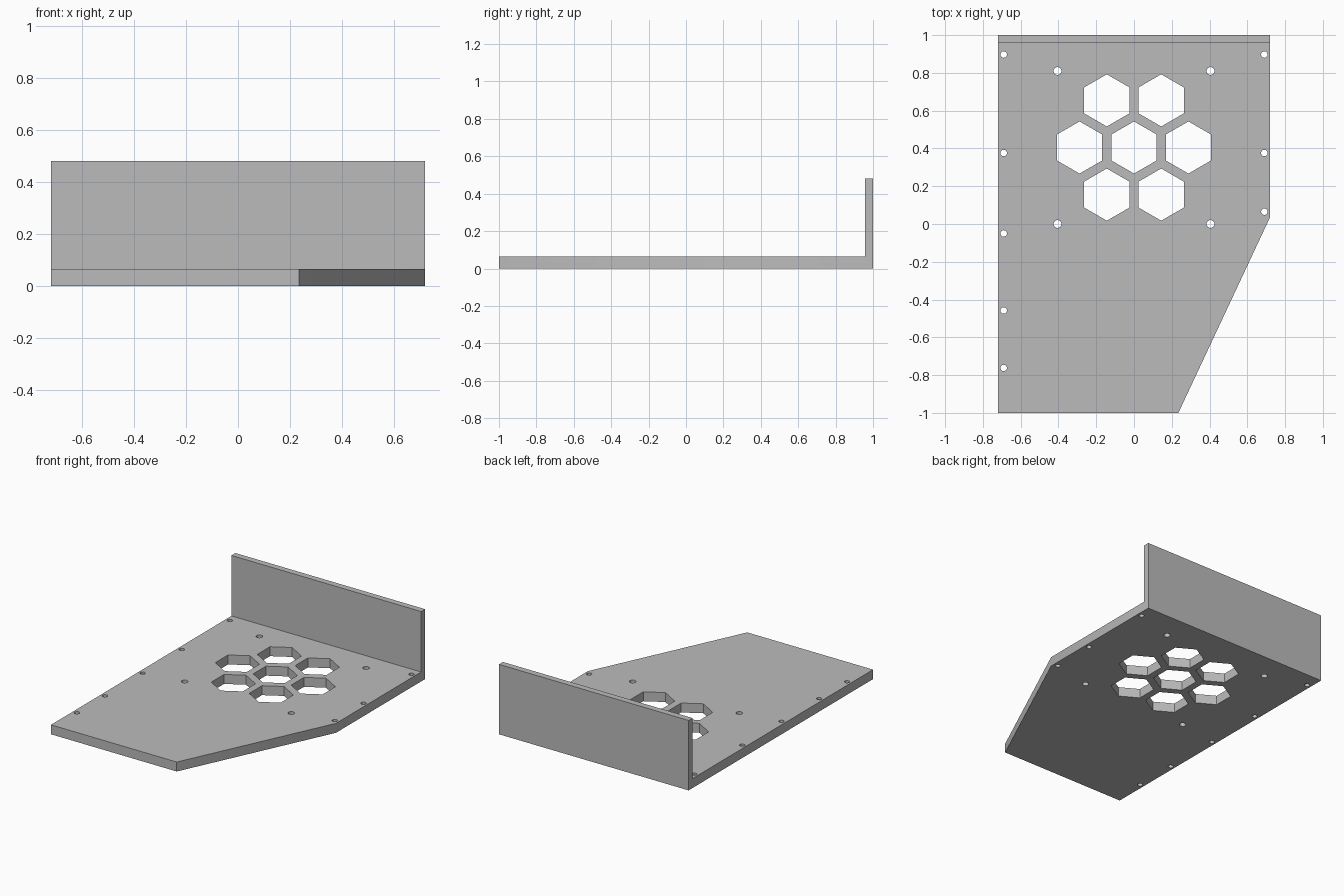
import bpy, bmesh, math

if "Cube" in bpy.data.objects:
    bpy.data.objects.remove(bpy.data.objects["Cube"], do_unlink=True)

HALF_W, PLATE_T, WALL_H, WALL_Y = 0.72, 0.065, 0.48, 0.957

grey = bpy.data.materials.new("plain grey")
grey.use_nodes = True
grey.diffuse_color = (0.5, 0.5, 0.5, 1)
grey.node_tree.nodes["Principled BSDF"].inputs["Base Color"].default_value = (0.5, 0.5, 0.5, 1)


def prism(name, points, offset):
    """Extrude a closed outline along an offset vector."""
    bm = bmesh.new()
    face = bm.faces.new([bm.verts.new(p) for p in points])
    top = bmesh.ops.extrude_face_region(bm, geom=[face])
    bmesh.ops.translate(bm, vec=offset,
                        verts=[g for g in top["geom"] if isinstance(g, bmesh.types.BMVert)])
    bmesh.ops.recalc_face_normals(bm, faces=bm.faces)
    mesh = bpy.data.meshes.new(name)
    bm.to_mesh(mesh)
    bm.free()
    mesh.materials.append(grey)
    obj = bpy.data.objects.new(name, mesh)
    bpy.context.collection.objects.link(obj)
    return obj


def hole(x, y, radius, sides):
    """Upright cutter with a corner pointing to +y."""
    ring = [(x + radius * math.sin(math.tau * i / sides),
             y + radius * math.cos(math.tau * i / sides), -0.1) for i in range(sides)]
    return prism("hole_cutter", ring, (0, 0, 0.3))


# Base plate and back wall as one L-shaped solid
profile = [(-1, 0), (1, 0), (1, WALL_H), (WALL_Y, WALL_H), (WALL_Y, PLATE_T), (-1, PLATE_T)]
bracket = prism("base_plate_with_back_wall",
                [(-HALF_W, y, z) for y, z in profile], (2 * HALF_W, 0, 0))

# Slanted front left corner, cut a little past the plate edges
slope = (HALF_W - 0.235) / 1.035
corner = [(HALF_W + 0.1 * slope, 0.135), (0.235 - 0.1 * slope, -1.1), (1, -1.1), (1, 0.135)]
cutters = [prism("corner_cutter", [(x, y, -0.1) for x, y in corner], (0, 0, 0.3))]

# Honeycomb vent: one hexagon ringed by six
VENT_Y, PITCH = 0.405, 0.288
cutters.append(hole(0, VENT_Y, 0.138, 6))
for i in range(6):
    a = math.tau * i / 6
    cutters.append(hole(PITCH * math.cos(a), VENT_Y + PITCH * math.sin(a), 0.138, 6))

# Four screw holes around the vent
for x in (-0.405, 0.405):
    for y in (VENT_Y - 0.405, VENT_Y + 0.405):
        cutters.append(hole(x, y, 0.021, 24))

# Mounting holes along both side edges
for x, rows in ((-0.69, (0.897, 0.376, -0.05, -0.458, -0.762)),
                (0.69, (0.897, 0.376, 0.065))):
    for y in rows:
        cutters.append(hole(x, y, 0.017, 24))

# Apply the cuts, then drop the cutters
bpy.ops.object.select_all(action="DESELECT")
bpy.context.view_layer.objects.active = bracket
bracket.select_set(True)
for cutter in cutters:
    mod = bracket.modifiers.new("cut", "BOOLEAN")
    mod.operation, mod.solver, mod.object = "DIFFERENCE", "EXACT", cutter
    bpy.ops.object.modifier_apply(modifier=mod.name)
    bpy.data.objects.remove(cutter, do_unlink=True)

bpy.ops.object.shade_smooth_by_angle(angle=math.radians(30))
